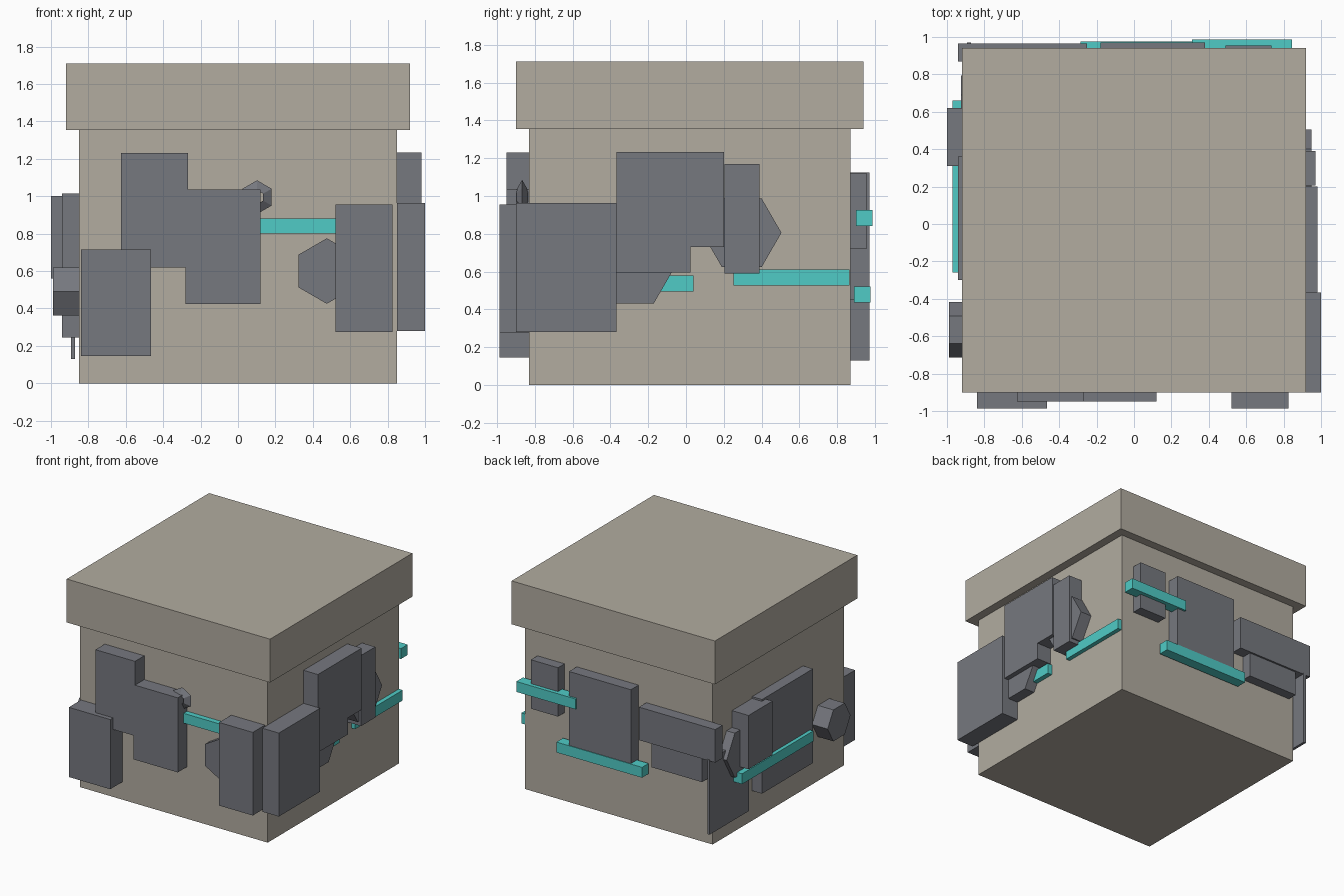
import bpy, bmesh, math
from mathutils import Matrix

if "Cube" in bpy.data.objects:
    bpy.data.objects.remove(bpy.data.objects["Cube"])


def material(name, rgb):
    m = bpy.data.materials.new(name)
    m.diffuse_color = (*rgb, 1)
    m.use_nodes = True
    m.node_tree.nodes["Principled BSDF"].inputs["Base Color"].default_value = m.diffuse_color
    return m


STONE = material("warm stone", (0.445, 0.413, 0.352))
GREY = material("panel grey", (0.181, 0.188, 0.212))
TEAL = material("teal glow", (0.08, 0.60, 0.565))


def finish(bm, name, mat):
    bmesh.ops.recalc_face_normals(bm, faces=bm.faces[:])
    me = bpy.data.meshes.new(name)
    bm.to_mesh(me)
    bm.free()
    me.materials.append(mat)
    ob = bpy.data.objects.new(name, me)
    bpy.context.collection.objects.link(ob)


def box(name, mat, x0, x1, y0, y1, z0, z1):
    bm = bmesh.new()
    bmesh.ops.create_cube(bm, size=1)
    for v in bm.verts:
        v.co = ((x0 + x1) / 2 + v.co.x * (x1 - x0),
                (y0 + y1) / 2 + v.co.y * (y1 - y0),
                (z0 + z1) / 2 + v.co.z * (z1 - z0))
    finish(bm, name, mat)


def plate(name, mat, axis, d0, d1, outline):
    """Extrude an outline along x or y; outline points are (other axis, z)."""
    bm = bmesh.new()
    place = (lambda d, u, z: (d, u, z)) if axis == "x" else (lambda d, u, z: (u, d, z))
    rings = [[bm.verts.new(place(d, u, z)) for u, z in outline] for d in (d0, d1)]
    bm.faces.new(rings[0])
    bm.faces.new(rings[1])
    n = len(outline)
    for i in range(n):
        j = (i + 1) % n
        bm.faces.new((rings[0][i], rings[0][j], rings[1][j], rings[1][i]))
    finish(bm, name, mat)


def hexagon(u, z, r, turn=0):
    return [(u + r * math.cos(math.radians(60 * i + turn)),
             z + r * math.sin(math.radians(60 * i + turn))) for i in range(6)]


# Main block and overhanging lid
box("body", STONE, -0.85, 0.85, -0.83, 0.87, 0, 1.355)
box("lid", STONE, -0.92, 0.92, -0.90, 0.94, 1.355, 1.71)

# Front side
plate("front_stepped_panel", GREY, "y", -0.95, -0.83,
      [(-0.625, 0.62), (-0.28, 0.62), (-0.28, 0.425), (0.12, 0.425),
       (0.12, 1.035), (-0.267, 1.035), (-0.267, 1.23), (-0.625, 1.23)])
box("front_left_panel", GREY, -0.84, -0.465, -0.987, -0.83, 0.145, 0.715)
box("front_right_panel", GREY, 0.52, 0.825, -0.987, -0.83, 0.275, 0.955)
plate("front_hex", GREY, "y", -0.89, -0.83, hexagon(0.475, 0.60, 0.175, 30))
box("front_strip", TEAL, 0.05, 0.56, -0.875, -0.83, 0.80, 0.88)

# Small six-sided ring with a triangular section
bm = bmesh.new()
rings = []
for i in range(6):
    a = math.radians(60 * i + 30)
    ring = []
    for k in range(3):
        b = math.radians(120 * k)
        rad = 0.055 + 0.035 * math.cos(b)
        ring.append(bm.verts.new((0.102 + rad * math.cos(a),
                                  -0.867 + 0.035 * math.sin(b),
                                  0.995 + rad * math.sin(a))))
    rings.append(ring)
for i in range(6):
    p, q = rings[i], rings[(i + 1) % 6]
    for k in range(3):
        bm.faces.new((p[k], p[(k + 1) % 3], q[(k + 1) % 3], q[k]))
finish(bm, "front_ring", GREY)

# Right side
box("right_front_panel", GREY, 0.85, 1.0, -0.90, -0.367, 0.28, 0.963)
plate("right_stepped_panel", GREY, "x", 0.85, 0.98,
      [(-0.367, 0.595), (0.025, 0.595), (0.025, 0.73), (0.20, 0.73),
       (0.20, 1.233), (-0.367, 1.233)])
box("right_narrow_panel", GREY, 0.85, 0.97, 0.205, 0.39, 0.59, 1.168)
plate("right_back_hex", GREY, "x", 0.85, 0.95, hexagon(0.295, 0.805, 0.21))
plate("right_front_hex", GREY, "x", 0.85, 0.94, hexagon(-0.27, 0.605, 0.20))
box("right_short_strip", TEAL, 0.85, 0.89, -0.35, 0.04, 0.495, 0.58)
box("right_long_strip", TEAL, 0.85, 0.885, 0.25, 0.865, 0.525, 0.61)

# Left side
box("left_large_panel", GREY, -0.94, -0.85, -0.30, 0.36, 0.245, 1.015)
box("left_tall_panel", GREY, -1.0, -0.85, 0.31, 0.62, 0.56, 1.0)
plate("left_front_hex", GREY, "x", -0.99, -0.85, hexagon(-0.565, 0.49, 0.148))
plate("left_back_hex", GREY, "x", -0.925, -0.85, hexagon(0.585, 0.68, 0.21))
box("left_thin_plate", GREY, -0.893, -0.872, 0.46, 0.97, 0.13, 0.74)
box("left_strip", TEAL, -0.97, -0.885, -0.26, 0.66, 0.445, 0.53)

# Back side
box("back_large_panel", GREY, -0.18, 0.38, 0.87, 0.97, 0.45, 1.125)
box("back_small_panel", GREY, 0.49, 0.735, 0.87, 0.955, 0.72, 1.12)
box("back_wide_panel", GREY, -0.94, -0.25, 0.87, 0.965, 0.73, 1.0)
box("back_low_panel", GREY, -0.81, -0.355, 0.87, 0.95, 0.53, 0.80)
box("back_upper_strip", TEAL, 0.31, 0.845, 0.90, 0.987, 0.84, 0.925)
box("back_lower_strip", TEAL, -0.285, 0.49, 0.89, 0.975, 0.435, 0.52)
